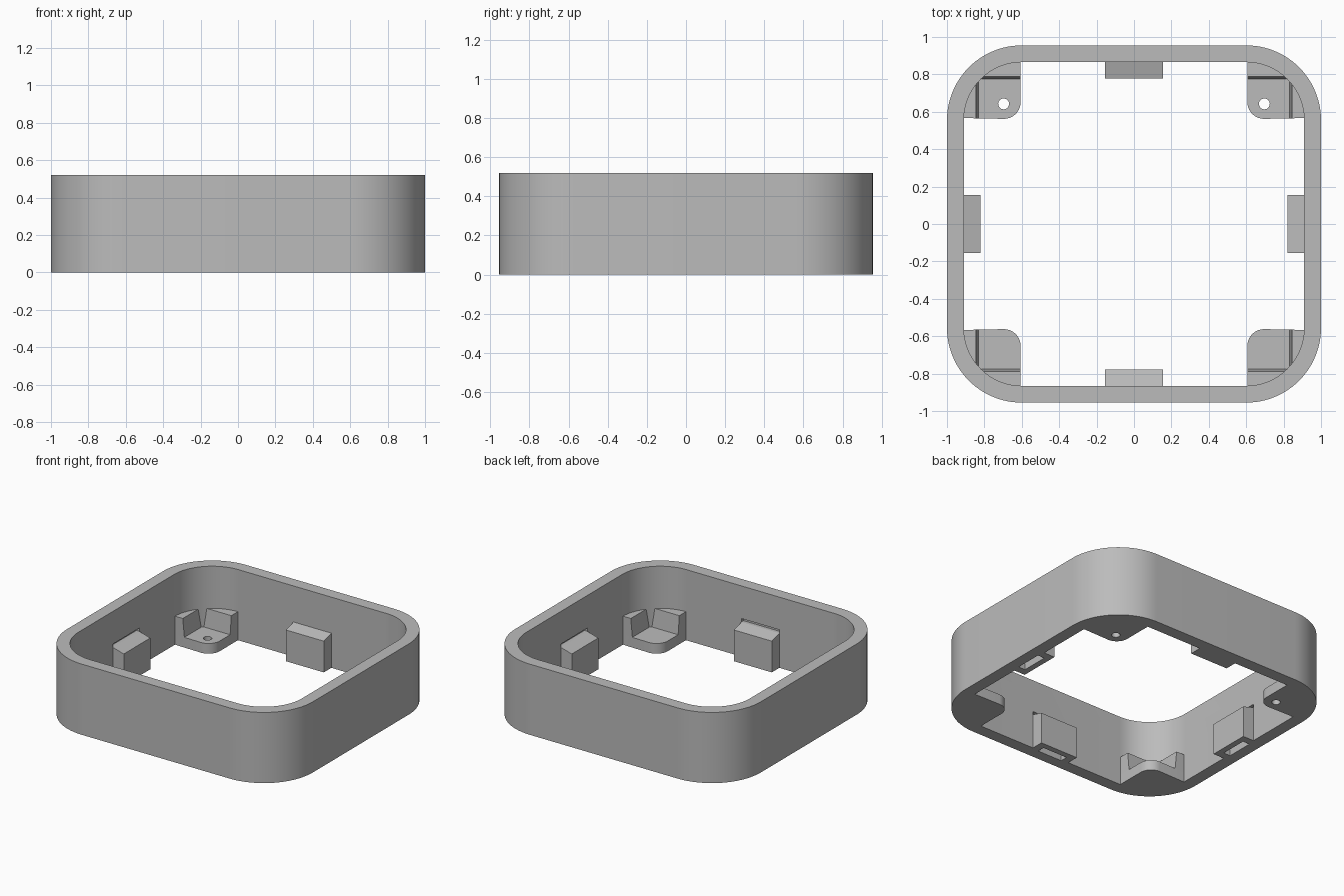
import bpy, bmesh, math
from mathutils import Vector, Matrix

old = bpy.data.objects.get("Cube")
if old:
    bpy.data.objects.remove(old)

grey = bpy.data.materials.new("plain_grey")
grey.use_nodes = True
grey.diffuse_color = (0.5, 0.5, 0.5, 1)
grey.node_tree.nodes["Principled BSDF"].inputs["Base Color"].default_value = (0.5, 0.5, 0.5, 1)

W, D, H = 1.0, 0.955, 0.52      # half width, half depth, height
R, T = 0.40, 0.09               # outer corner radius, wall thickness


def arc(cx, cy, r, a0, a1, n):
    return [(cx + r * math.cos(math.radians(a0 + (a1 - a0) * i / n)),
             cy + r * math.sin(math.radians(a0 + (a1 - a0) * i / n))) for i in range(n + 1)]


def rounded_rect(inset, n=24):
    pts = []
    for sx, sy, a in ((1, 1, 0), (-1, 1, 90), (-1, -1, 180), (1, -1, 270)):
        pts += arc(sx * (W - R), sy * (D - R), R - inset, a, a + 90, n)
    return pts


def prism(pts, z0, z1):
    bm = bmesh.new()
    face = bm.faces.new([bm.verts.new((x, y, z0)) for x, y in pts])
    new = bmesh.ops.extrude_face_region(bm, geom=[face])["geom"]
    bmesh.ops.translate(bm, vec=(0, 0, z1 - z0),
                        verts=[v for v in new if isinstance(v, bmesh.types.BMVert)])
    return bm


def finish(bm, name, smooth=False):
    bmesh.ops.recalc_face_normals(bm, faces=bm.faces)
    mesh = bpy.data.meshes.new(name)
    bm.to_mesh(mesh)
    bm.free()
    ob = bpy.data.objects.new(name, mesh)
    bpy.context.collection.objects.link(ob)
    mesh.materials.append(grey)
    if smooth:
        shade(ob)
    return ob


def shade(ob):
    bpy.ops.object.select_all(action="DESELECT")
    ob.select_set(True)
    bpy.context.view_layer.objects.active = ob
    bpy.ops.object.shade_smooth_by_angle(angle=math.radians(30))


def cut(ob, cutter):
    cutter.hide_render = True
    cutter.hide_set(True)
    mod = ob.modifiers.new("cut", "BOOLEAN")
    mod.operation = "DIFFERENCE"
    mod.solver = "EXACT"
    mod.object = cutter
    bpy.context.view_layer.objects.active = ob
    bpy.ops.object.modifier_apply(modifier=mod.name)


def box(x0, x1, y0, y1, z0, z1):
    return prism([(x0, y0), (x1, y0), (x1, y1), (x0, y1)], z0, z1)


# Outer wall ring
bm = bmesh.new()
rings = [[bm.verts.new((x, y, z)) for x, y in rounded_rect(i)]
         for i, z in ((0, 0), (0, H), (T, H), (T, 0))]
n = len(rings[0])
for k in range(4):
    a, b = rings[k], rings[(k + 1) % 4]
    for i in range(n):
        j = (i + 1) % n
        bm.faces.new((a[i], a[j], b[j], b[i]))
wall = finish(bm, "outer_wall")

# Side clip blocks with a blind slot below and a groove in the wall above
HALF = 0.154
for name, dist, angle in (("front", D, 0), ("right", W, 90), ("back", D, 180), ("left", W, 270)):
    inner = -dist + T
    place = Matrix.Rotation(math.radians(-angle if angle % 180 else angle), 4, "Z")
    bm = bmesh.new()
    profile = [(-0.04, 0), (0.088, 0), (0.088, 0.23), (0, 0.255), (-0.04, 0.255)]
    face = bm.faces.new([bm.verts.new((-HALF, inner + d, z)) for d, z in profile])
    new = bmesh.ops.extrude_face_region(bm, geom=[face])["geom"]
    bmesh.ops.translate(bm, vec=(2 * HALF, 0, 0),
                        verts=[v for v in new if isinstance(v, bmesh.types.BMVert)])
    bm.transform(place)
    block = finish(bm, name + "_clip_block")
    bm = box(-0.1, 0.1, inner - 0.01, inner + 0.045, -0.1, 0.2)
    bm.transform(place)
    slot = finish(bm, name + "_slot_cutter")
    cut(wall, slot)
    cut(block, slot)
    bm = box(-HALF, HALF, inner - 0.025, inner + 0.02, 0.252, 0.28)
    bm.transform(place)
    cut(wall, finish(bm, name + "_groove_cutter"))
shade(wall)

# Corner tabs: a drilled plate plus two drafted ribs against the walls
X0, Y0, FR = 0.606, 0.562, 0.09
outline = arc(X0 + FR, Y0 + FR, FR, 180, 270, 10)
outline += arc(W - R, D - R, R - T / 2, 2, 89, 20)
PLATE, RIB = 0.075, 0.21
for sx, sy, name in ((1, 1, "back_left"), (-1, 1, "back_right"),
                     (1, -1, "front_left"), (-1, -1, "front_right")):
    flip = Matrix.Diagonal((sx, sy, 1, 1))
    bm = prism(outline, 0, PLATE)
    bm.transform(flip)
    plate = finish(bm, name + "_tab_plate")
    bm = prism(arc(0.697, 0.642, 0.029, 0, 345, 23), -0.1, 0.2)
    bm.transform(flip)
    cut(plate, finish(bm, name + "_hole_cutter"))
    shade(plate)
    for part, point, normal in (("side_rib", (0.832, 0, PLATE), (1, 0, -0.1)),
                                ("end_rib", (0, 0.774, PLATE), (0, 1, -0.1))):
        bm = prism(outline, 0.01, RIB)
        geom = bm.verts[:] + bm.edges[:] + bm.faces[:]
        res = bmesh.ops.bisect_plane(bm, geom=geom, plane_co=Vector(point),
                                     plane_no=Vector(normal), clear_inner=True)
        edges = [e for e in bm.edges if e.is_boundary]
        bmesh.ops.holes_fill(bm, edges=edges, sides=0)
        bm.transform(flip)
        finish(bm, name + "_" + part, smooth=True)
